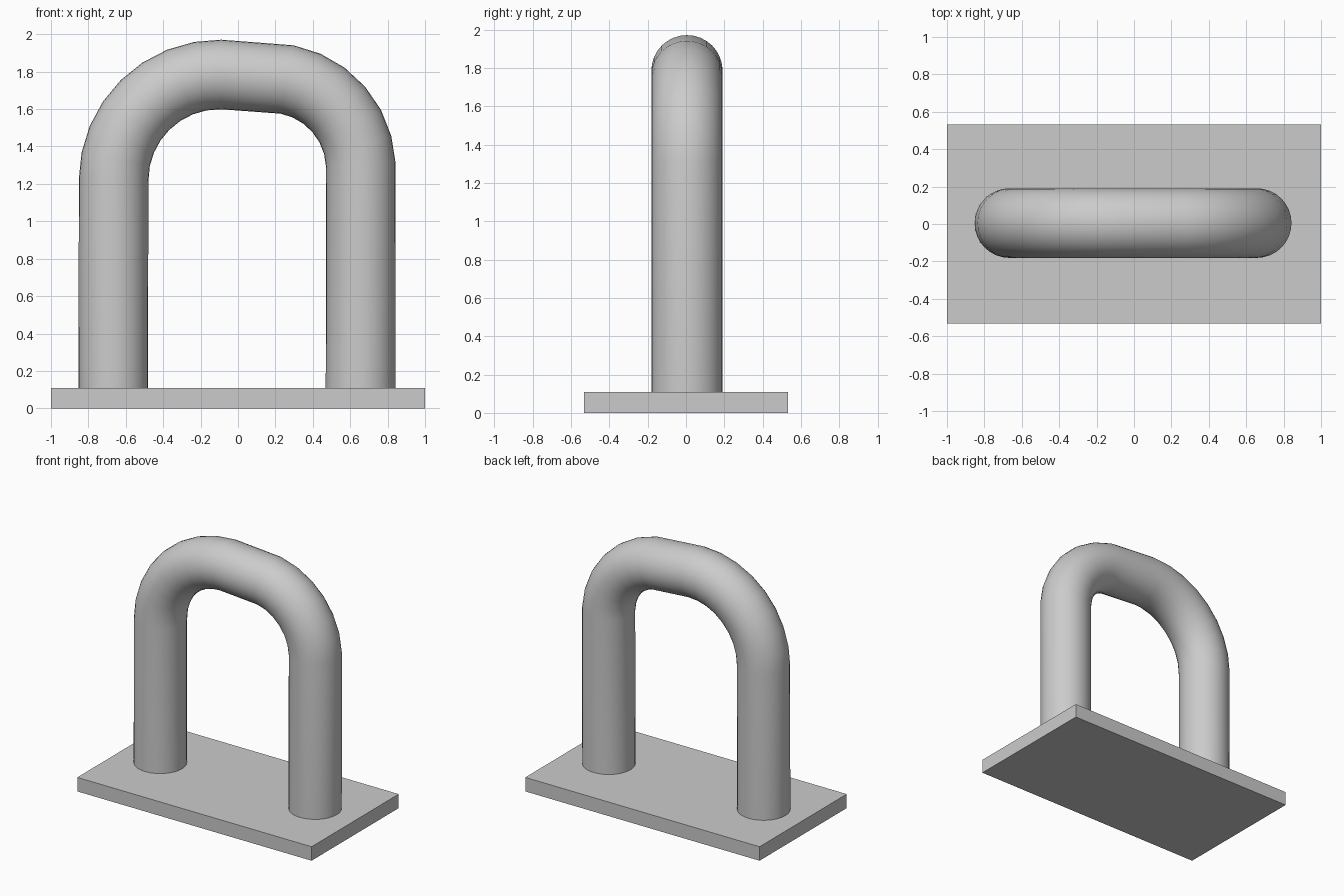
import bpy, bmesh
from math import sin, cos, pi, radians
from mathutils import Vector

if "Cube" in bpy.data.objects:
    bpy.data.objects.remove(bpy.data.objects["Cube"])

R, SIDES, Y0 = 0.186, 32, 0.005


def arc(cx, cz, r, a0, a1, n):
    pts = []
    for i in range(n):
        a = radians(a0 + (a1 - a0) * i / (n - 1))
        pts.append(Vector((cx + r * cos(a), Y0, cz + r * sin(a))))
    return pts


def finish(name, bm):
    bmesh.ops.recalc_face_normals(bm, faces=bm.faces)
    mesh = bpy.data.meshes.new(name)
    bm.to_mesh(mesh)
    bm.free()
    ob = bpy.data.objects.new(name, mesh)
    bpy.context.collection.objects.link(ob)
    return ob


# Base plate
bm = bmesh.new()
bmesh.ops.create_cube(bm, size=1)
for v in bm.verts:
    v.co = Vector((v.co.x * 2, v.co.y * 1.063, (v.co.z + 0.5) * 0.108))
finish("base_plate", bm)

# Bent tube: two legs, a wide left bend and a tighter right bend
path = [Vector((-0.667, Y0, 0.1))]
path += arc(-0.10, 1.22, 0.565, 180, 89, 9)
path += arc(0.17, 1.28, 0.487, 79, 2.5, 7)
path += [Vector((0.655, Y0, 0.1))]

bm = bmesh.new()
rings = []
last = len(path) - 1
for i, p in enumerate(path):
    before = (p - path[max(i - 1, 0)]).normalized()
    after = (path[min(i + 1, last)] - p).normalized()
    t = (before + after).normalized()
    if i in (0, last):
        t = Vector((0, 0, 1 if i == 0 else -1))
    n = Vector((-t.z, 0, t.x))
    rings.append([bm.verts.new(p + n * R * cos(2 * pi * k / SIDES)
                  + Vector((0, R * sin(2 * pi * k / SIDES), 0)))
                  for k in range(SIDES)])
for a, b in zip(rings, rings[1:]):
    for k in range(SIDES):
        j = (k + 1) % SIDES
        bm.faces.new((a[k], a[j], b[j], b[k]))
bm.faces.new(rings[0])
bm.faces.new(rings[-1])
tube = finish("bent_tube", bm)
bpy.context.view_layer.objects.active = tube
tube.select_set(True)
bpy.ops.object.shade_smooth_by_angle(angle=radians(35))
